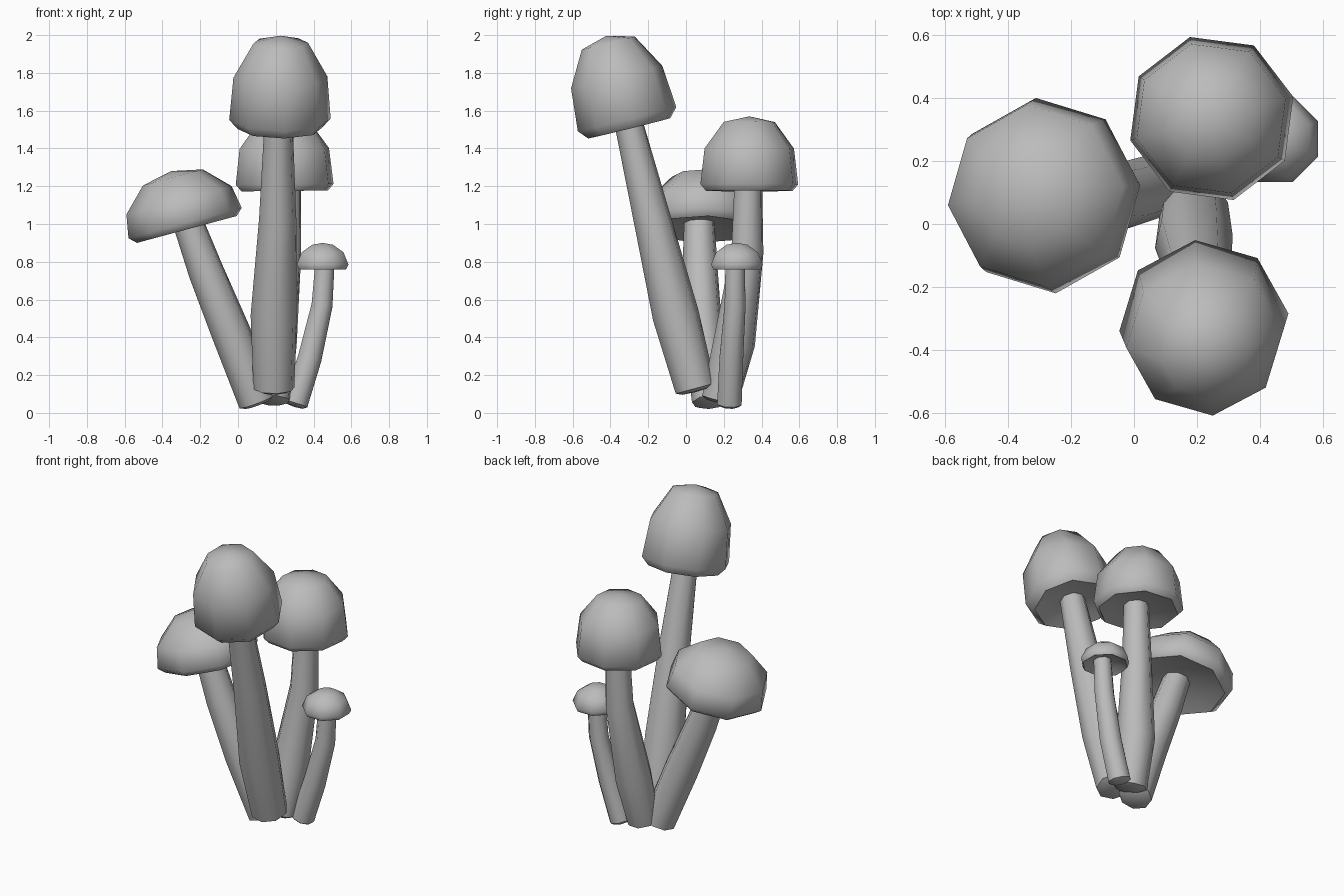
import bpy, bmesh, math
from mathutils import Vector

cube = bpy.data.objects.get("Cube")
if cube:
    bpy.data.objects.remove(cube, do_unlink=True)

grey = bpy.data.materials.new("soft_grey")
grey.use_nodes = True
color = (0.5, 0.5, 0.5, 1)
grey.diffuse_color = color
grey.node_tree.nodes["Principled BSDF"].inputs["Base Color"].default_value = color

SIDES = 8


def skin(name, rings, turn, crease):
    """Join rings of (centre, axis, radius); a zero radius makes a pole."""
    bm = bmesh.new()
    loops = []
    for centre, axis, radius in rings:
        if radius == 0:
            loops.append([bm.verts.new(centre)])
            continue
        rot = Vector((0, 0, 1)).rotation_difference(axis)
        loop = []
        for i in range(SIDES):
            a = math.radians(turn) + math.tau * i / SIDES
            loop.append(bm.verts.new(centre + rot @ Vector((math.cos(a), math.sin(a), 0)) * radius))
        loops.append(loop)
    for low, high in zip(loops, loops[1:]):
        for i in range(SIDES):
            j = (i + 1) % SIDES
            if len(low) == 1:
                bm.faces.new((low[0], high[j], high[i]))
            elif len(high) == 1:
                bm.faces.new((low[i], low[j], high[0]))
            else:
                bm.faces.new((low[i], low[j], high[j], high[i]))
    bmesh.ops.recalc_face_normals(bm, faces=bm.faces)
    mesh = bpy.data.meshes.new(name)
    bm.to_mesh(mesh)
    bm.free()
    mesh.materials.append(grey)
    obj = bpy.data.objects.new(name, mesh)
    bpy.context.collection.objects.link(obj)
    bpy.ops.object.select_all(action='DESELECT')
    obj.select_set(True)
    bpy.context.view_layer.objects.active = obj
    bpy.ops.object.shade_smooth_by_angle(angle=math.radians(crease))


def stem(name, path, radii, turn):
    """Tapered bent stalk with a slightly rounded foot."""
    pts = [Vector(p) for p in path]
    axes = []
    for i in range(len(pts)):
        axes.append((pts[min(i + 1, len(pts) - 1)] - pts[max(i - 1, 0)]).normalized())
    rings = list(zip(pts, axes, radii))
    foot, axis, r = rings[0]
    rings = [(foot - axis * 0.02, axis, 0), (foot - axis * 0.015, axis, r * 0.7)] + rings
    skin(name, rings, turn, 50)


def cap(name, centre, lean, profile, turn):
    """Domed cap from an outer profile (radius, height), lip first, with a hollowed underside."""
    axis = Vector(lean).normalized()
    lip, z = profile[0]
    full = [(0, z + 0.04), (lip * 0.7, z + 0.02)] + profile
    skin(name, [(Vector(centre) + axis * h, axis, r) for r, h in full], turn, 60)


# Tall mushroom leaning forward
stem("tall_stem", [(0.19, 0.05, 0.13), (0.19, -0.055, 0.52), (0.21, -0.18, 1.03), (0.215, -0.31, 1.56)],
     (0.11, 0.125, 0.1, 0.075), 10)
cap("tall_cap", (0.222, -0.312, 1.555), (0.01, -0.24, 0.97),
    [(0.225, -0.05), (0.27, 0), (0.25, 0.23), (0.145, 0.415), (0, 0.455)], 6)

# Middle mushroom at the back
stem("back_stem", [(0.18, 0.18, 0.07), (0.2, 0.255, 0.37), (0.25, 0.325, 0.85), (0.26, 0.33, 1.24)],
     (0.1, 0.115, 0.088, 0.075), 15)
cap("back_cap", (0.247, 0.335, 1.21), (-0.01, 0, 1),
    [(0.237, -0.035), (0.268, 0), (0.245, 0.19), (0.14, 0.33), (0, 0.36)], 15)

# Broad mushroom leaning to the side
stem("broad_stem", [(0.1, 0.13, 0.06), (-0.035, 0.09, 0.42), (-0.17, 0.075, 0.75), (-0.28, 0.07, 1.05)],
     (0.1, 0.105, 0.095, 0.08), 10)
cap("broad_cap", (-0.28, 0.09, 1.005), (-0.26, 0, 0.965),
    [(0.275, -0.035), (0.312, 0), (0.29, 0.125), (0.165, 0.25), (0, 0.285)], 6)

# Small mushroom
stem("small_stem", [(0.305, 0.23, 0.05), (0.38, 0.24, 0.29), (0.445, 0.26, 0.57), (0.46, 0.26, 0.79)],
     (0.07, 0.068, 0.06, 0.055), 22)
cap("small_cap", (0.448, 0.27, 0.775), (0, 0, 1),
    [(0.135, -0.015), (0.148, 0.01), (0.12, 0.075), (0.06, 0.115), (0, 0.125)], 22.5)
